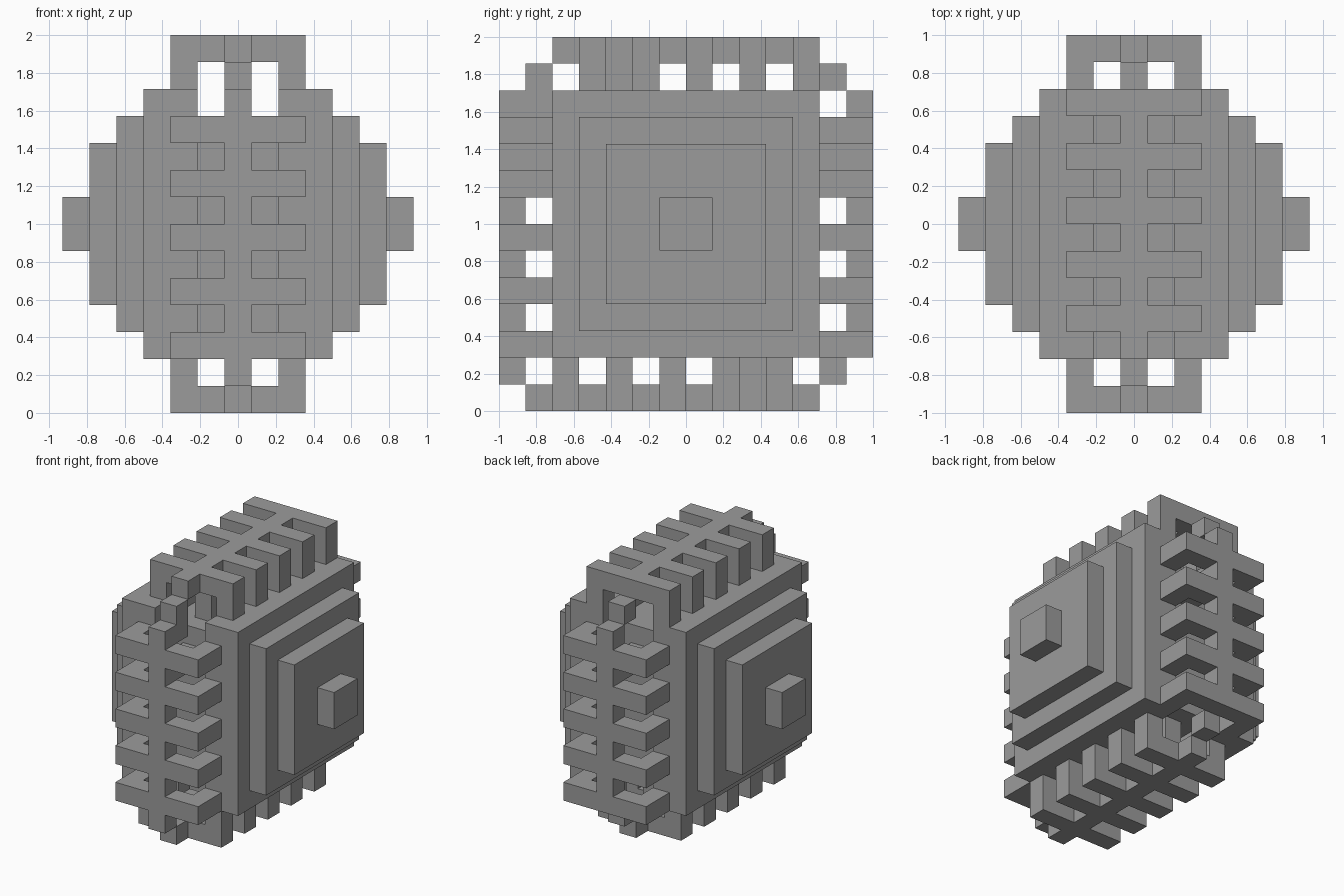
import bpy, bmesh
from mathutils import Matrix, Vector

cube = bpy.data.objects.get("Cube")
if cube:
    bpy.data.objects.remove(cube, do_unlink=True)

U = 1 / 7          # one block; all sizes below are in blocks, centred on the model

grey = bpy.data.materials.new("mid_grey")
grey.use_nodes = True
colour = (0.33, 0.33, 0.33, 1)
grey.diffuse_color = colour
bsdf = next(n for n in grey.node_tree.nodes if n.type == 'BSDF_PRINCIPLED')
bsdf.inputs["Base Color"].default_value = colour
bsdf.inputs["Roughness"].default_value = 0.8


def finish(name, bm):
    """Scale blocks to units, stand on the ground and link."""
    bmesh.ops.recalc_face_normals(bm, faces=bm.faces)
    bmesh.ops.transform(bm, matrix=Matrix.Translation((0, 0, 1)) @ Matrix.Scale(U, 4), verts=bm.verts)
    mesh = bpy.data.meshes.new(name)
    bm.to_mesh(mesh)
    bm.free()
    mesh.materials.append(grey)
    obj = bpy.data.objects.new(name, mesh)
    bpy.context.collection.objects.link(obj)
    return obj


def box(name, lo, hi, turn=lambda p: p):
    """Box between two corners, placed on a side by turn."""
    a, b = Vector(turn(lo)), Vector(turn(hi))
    bm = bmesh.new()
    bmesh.ops.create_cube(bm, size=1)
    for v in bm.verts:
        v.co = [(a[i] + b[i]) / 2 + v.co[i] * abs(b[i] - a[i]) for i in range(3)]
    return finish(name, bm)


def rib(name, y, turn):
    """U-shaped rib: a crossbar with a leg down to the body at each end."""
    profile = [(-2.5, 5), (-2.5, 7), (2.5, 7), (2.5, 5), (1.5, 5), (1.5, 6), (-1.5, 6), (-1.5, 5)]
    bm = bmesh.new()
    face = bm.faces.new([bm.verts.new((x, y, z)) for x, z in profile])
    new = bmesh.ops.extrude_face_region(bm, geom=[face])["geom"]
    bmesh.ops.translate(bm, vec=(0, 1, 0), verts=[g for g in new if isinstance(g, bmesh.types.BMVert)])
    for v in bm.verts:
        v.co = turn(v.co)
    return finish(name, bm)


# Body: a core between two side slabs, leaving a groove all the way round
box("core", (-1.5, -4, -4), (1.5, 4, 4))
for side, s in (("left", 1), ("right", -1)):
    box(side + "_slab", (s * 1.5, -5, -5), (s * 3.5, 5, 5))
    # Stepped plates and hub on each side
    for part, x, h in (("outer_plate", 3.5, 4), ("inner_plate", 4.5, 3), ("hub", 5.5, 1)):
        box(f"{side}_{part}", (s * x, -h, -h), (s * (x + 1), h, h))

# Ribbed belt: the top run, turned onto the other three sides
turns = {
    "top": lambda p: (p[0], p[1], p[2]),
    "bottom": lambda p: (p[0], -p[1], -p[2]),
    "back": lambda p: (p[0], p[2], -p[1]),
    "front": lambda p: (p[0], -p[2], -p[1]),
}
for run, turn in turns.items():
    for i, y in enumerate(range(-5, 5, 2)):
        box(f"{run}_spine_{i}", (-0.5, y, 6), (0.5, y + 1, 7), turn)
        rib(f"{run}_rib_{i}", y + 1, turn)
    box(run + "_post", (-0.5, -3, 4), (0.5, -2, 6), turn)

# Corner links joining the runs
links = {
    "front_top_link": (-6, 5), "back_top_link": (5, 5), "back_bottom_link": (5, -6),
    "front_bottom_link": (-7, -6), "bottom_spine_end": (-6, -7), "front_top_catch": (-6, 4),
}
for name, (y, z) in links.items():
    box(name, (-0.5, y, z), (0.5, y + 1, z + 1))
